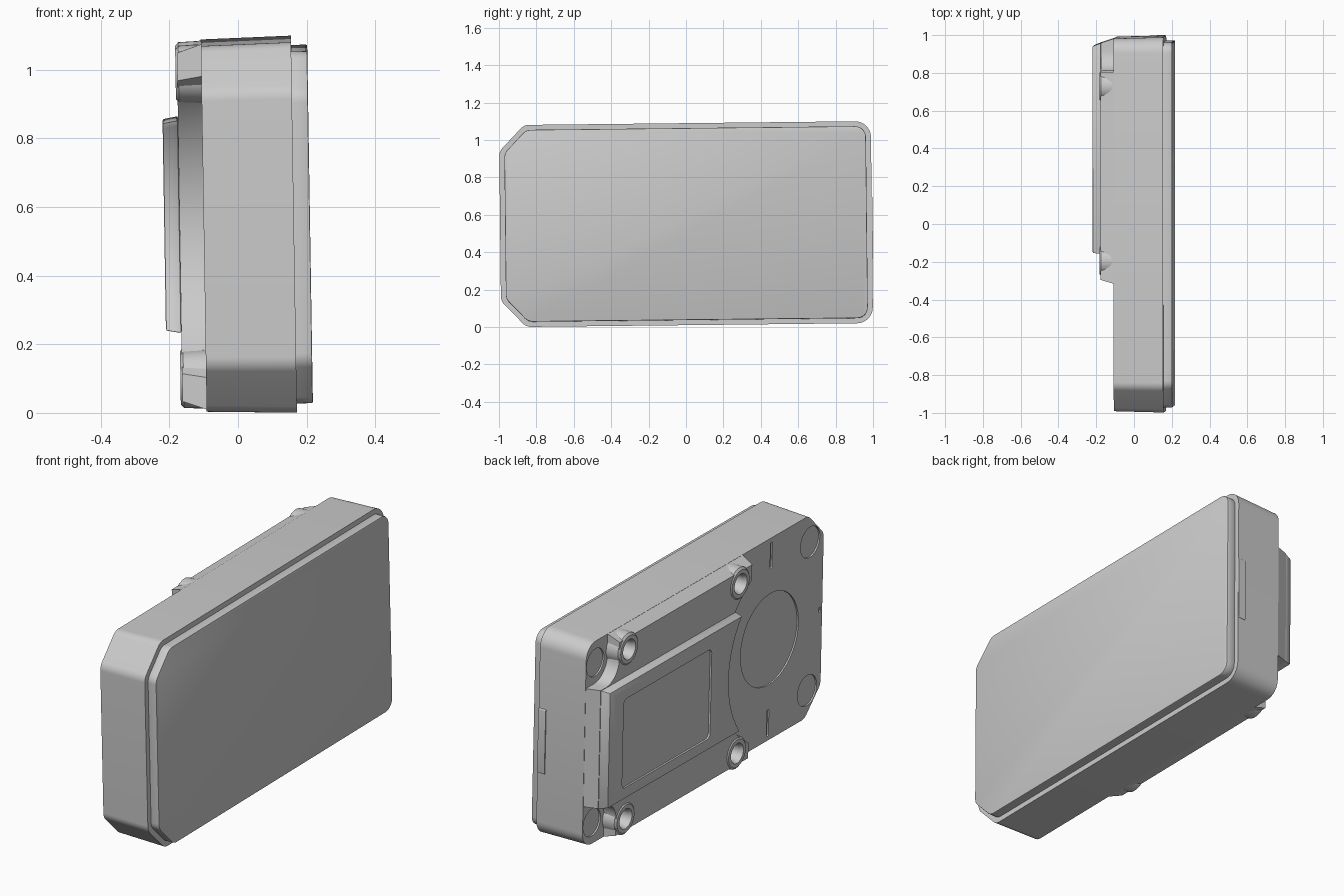
import bpy, bmesh
from math import sin, cos, acos, asin, pi
from mathutils import Matrix, Vector

if "Cube" in bpy.data.objects:
    bpy.data.objects.remove(bpy.data.objects["Cube"])

# The whole device leans very slightly; z is measured from its middle while building
TILT = (Matrix.Translation((0, 0, 0.547)) @ Matrix.Rotation(-0.016, 4, 'Y')
        @ Matrix.Rotation(0.011, 4, 'X'))


def make(name, *solids):
    """Each solid is a list of (x, outline) layers lofted along x and capped."""
    bm = bmesh.new()
    for layers in solids:
        rings = [[bm.verts.new((x, y, z)) for y, z in pts] for x, pts in layers]
        n = len(rings[0])
        for a, b in zip(rings, rings[1:]):
            for i in range(n):
                bm.faces.new((a[i], a[(i + 1) % n], b[(i + 1) % n], b[i]))
        bm.faces.new(rings[0])
        bm.faces.new(rings[-1])
    bmesh.ops.recalc_face_normals(bm, faces=bm.faces)
    me = bpy.data.meshes.new(name)
    bm.to_mesh(me)
    bm.free()
    me.transform(TILT)
    ob = bpy.data.objects.new(name, me)
    bpy.context.collection.objects.link(ob)
    return ob


def activate(ob):
    bpy.ops.object.select_all(action='DESELECT')
    ob.select_set(True)
    bpy.context.view_layer.objects.active = ob


def bevel(ob, width):
    activate(ob)
    m = ob.modifiers.new("bevel", 'BEVEL')
    m.width, m.segments, m.limit_method, m.angle_limit = width, 2, 'ANGLE', 0.7
    bpy.ops.object.modifier_apply(modifier=m.name)


def carve(ob, *solids):
    cutter = make("cutter", *solids)
    cutter.hide_render = True
    activate(ob)
    m = ob.modifiers.new("cut", 'BOOLEAN')
    m.object, m.operation, m.solver = cutter, 'DIFFERENCE', 'EXACT'
    bpy.ops.object.modifier_apply(modifier=m.name)
    bpy.data.objects.remove(cutter)


def arc(cy, cz, r, a0, a1, n):
    return [(cy + r * cos(a0 + (a1 - a0) * i / n), cz + r * sin(a0 + (a1 - a0) * i / n))
            for i in range(n + 1)]


def circle(cy, cz, r, n=40):
    return arc(cy, cz, r, 0, 2 * pi, n)[:-1]


def rounded(corners, n=8):
    """Round every (y, z, radius) corner of a polygon."""
    out = []
    for i, (y, z, r) in enumerate(corners):
        p = Vector((y, z))
        a = (Vector(corners[i - 1][:2]) - p).normalized()
        b = (Vector(corners[(i + 1) % len(corners)][:2]) - p).normalized()
        half = a.angle(b) / 2
        c = p + (a + b).normalized() * r / sin(half)
        s = p + a * (r * cos(half) / sin(half)) - c
        e = p + b * (r * cos(half) / sin(half)) - c
        for k in range(n + 1):
            out.append(tuple(c + s.normalized().slerp(e.normalized(), k / n) * r))
    return out


def rect(y0, y1, z0, z1, r):
    return rounded([(y0, z0, r), (y1, z0, r), (y1, z1, r), (y0, z1, r)], 4)


def case(d):
    """Case outline inset by d: two round corners and two cut-off corners."""
    y, z, k = 0.994 - d, 0.54 - d, 0.4 * d
    return rounded([(y, -z, 0.085 - d), (y, z, 0.085 - d), (-0.86 + k, z, 0.06),
                    (-y, 0.40 - k, 0.06), (-y, -0.40 + k, 0.06), (-0.86 + k, -z, 0.06)])


def mirrored(half):
    """Close an upper half outline (starting on z = 0) with its mirror image."""
    return half + [(y, -z) for y, z in reversed(half[1:])]


def step(front, side, end):
    """Lower raised step: round bite in front, foot recesses at the far corners."""
    return mirrored(arc(-0.55, 0, 0.5, 0, acos((front + 0.55) / 0.5), 20)
                    + [(front, side), (0.81, side)]
                    + arc(0.92, 0.42, 0.11, pi, 1.5 * pi, 8) + [(end, 0.31)])


def block(side, end):
    """Upper raised block sharing the same round bite."""
    return mirrored(arc(-0.55, 0, 0.5, 0, asin(side / 0.5), 16) + [(end, side)])


BACK = -0.10

# Main case with slight draft, and shallow marks in its back
body = make("case_body", [(BACK, case(0.007)), (0.163, case(0))])
marks = [circle(-0.55, 0, 0.24, 64)]
for s in (1, -1):
    marks += [circle(-0.875, s * 0.39, 0.08), circle(0.91, s * 0.42, 0.072),
              rect(-0.558, -0.542, s * 0.44 - 0.07, s * 0.44 + 0.07, 0.006)]
marks.append(rect(-0.975, -0.955, -0.012, 0.012, 0.004))
carve(body, *[[(BACK - 0.02, m), (BACK + 0.008, m)] for m in marks])

# Front panel standing proud of the case
panel = make("front_panel", [(0.16, case(0.027)), (0.21, case(0.027))])
bevel(panel, 0.004)

# Small latch in the far end
tab = rect(0.97, 0.998, -0.20, 0.14, 0.008)
latch = make("end_latch", [(0.12, tab), (0.162, tab)])

# Raised back in two levels
lower = make("back_step", [(BACK, step(-0.31, 0.532, 0.985)), (-0.17, step(-0.29, 0.508, 0.962))])
upper = make("back_block", [(-0.17, block(0.31, 0.962)), (-0.215, block(0.302, 0.945))])
bevel(upper, 0.005)
window = rect(0.10, 0.83, -0.245, 0.225, 0.025)
carve(upper, [(-0.23, window), (-0.205, window)])

# Screw bosses with countersunk holes
spots = [(y, s * 0.445) for y in (-0.19, 0.735) for s in (1, -1)]
bosses = make("screw_bosses", *[[(BACK, circle(y, z, 0.086)), (-0.166, circle(y, z, 0.083)),
                                 (-0.175, circle(y, z, 0.072))] for y, z in spots])
holes = [[(-0.19, circle(y, z, 0.058)), (-0.155, circle(y, z, 0.044)),
          (-0.115, circle(y, z, 0.044))] for y, z in spots]
for ob in (lower, bosses):
    carve(ob, *holes)

for ob in (body, panel, latch, lower, upper, bosses):
    activate(ob)
    bpy.ops.object.shade_smooth_by_angle(angle=0.5)
